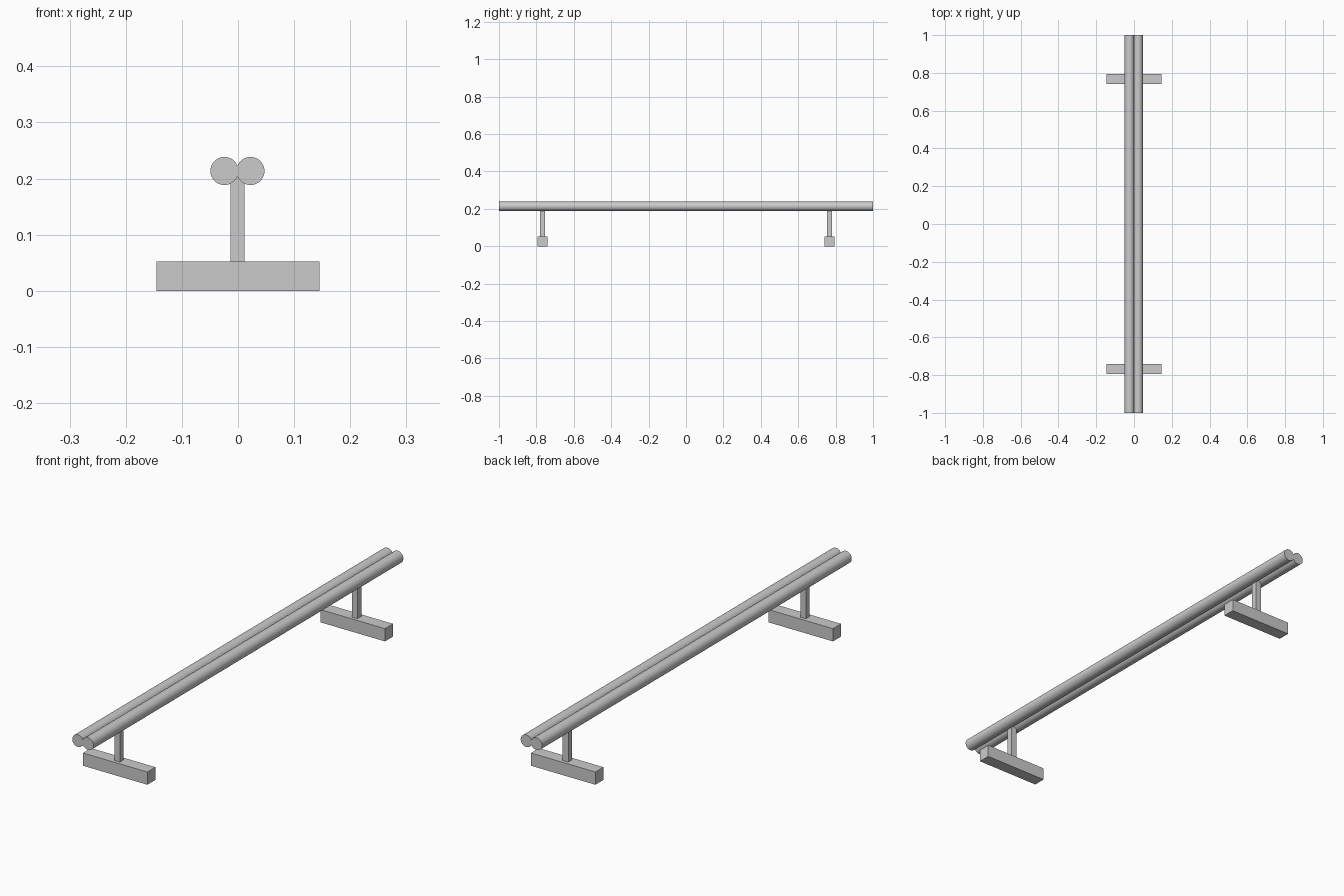
import bpy
from math import pi

if "Cube" in bpy.data.objects:
    bpy.data.objects.remove(bpy.data.objects["Cube"])

X_OFF = -0.001


def box(name, size, loc):
    bpy.ops.mesh.primitive_cube_add(size=1, location=loc)
    ob = bpy.context.object
    ob.name = name
    ob.scale = size
    bpy.ops.object.transform_apply(location=False, rotation=False, scale=True)
    return ob


# Twin round rails running the full length
for side, label in ((-1, "left"), (1, "right")):
    bpy.ops.mesh.primitive_cylinder_add(
        vertices=48, radius=0.025, depth=2,
        location=(X_OFF + side * 0.0232, 0, 0.2135), rotation=(pi / 2, 0, 0))
    bpy.context.object.name = label + "_rail"
    bpy.ops.object.shade_smooth_by_angle()

# Crosswise foot and square post near each end
for side, label in ((-1, "front"), (1, "back")):
    y = side * 0.767
    box(label + "_foot", (0.291, 0.052, 0.052), (0, y, 0.026))
    box(label + "_post", (0.025, 0.025, 0.15), (X_OFF, y, 0.127))
